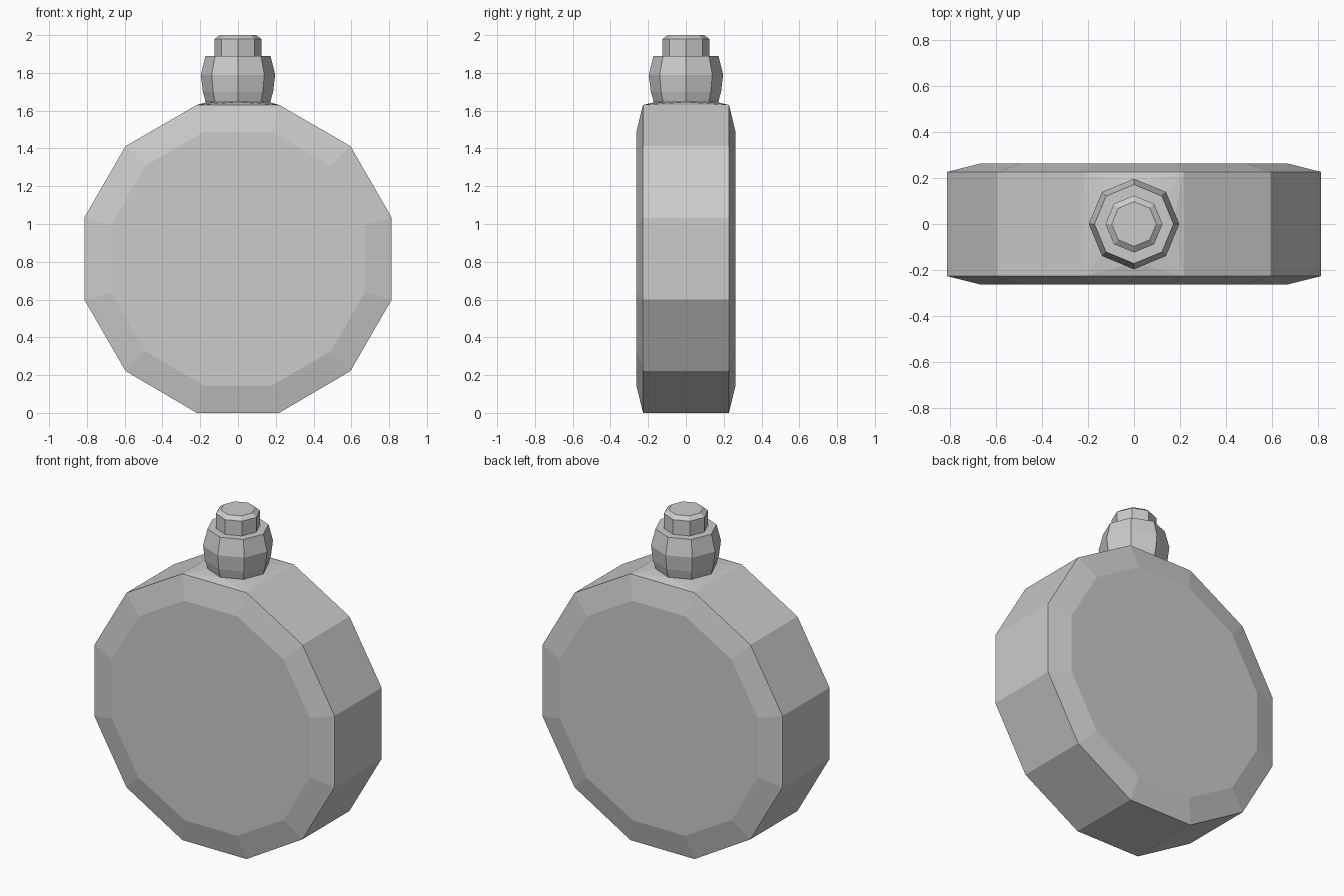
import bpy, bmesh, math

if "Cube" in bpy.data.objects:
    bpy.data.objects.remove(bpy.data.objects["Cube"])


def finish(bm, name):
    bmesh.ops.recalc_face_normals(bm, faces=bm.faces)
    mesh = bpy.data.meshes.new(name)
    bm.to_mesh(mesh)
    bm.free()
    obj = bpy.data.objects.new(name, mesh)
    bpy.context.collection.objects.link(obj)
    return obj


def polygon(sides, radius, phase=0.0):
    return [(radius * math.cos(math.tau * i / sides + phase),
             radius * math.sin(math.tau * i / sides + phase)) for i in range(sides)]


def lathe(name, profile, sides):
    """Flat-faced turned part from (radius, z) points, closed at both ends."""
    bm = bmesh.new()
    rings = [[bm.verts.new((x, y, z)) for x, y in polygon(sides, r)] for r, z in profile]
    for a, b in zip(rings, rings[1:]):
        for i in range(sides):
            j = (i + 1) % sides
            bm.faces.new((a[i], a[j], b[j], b[i]))
    bm.faces.new(rings[0][::-1])
    bm.faces.new(rings[-1])
    return finish(bm, name)


# Flask body: twelve-sided drum with bevelled faces and a low shoulder under the neck
CENTER_Z = 0.817
bm = bmesh.new()
for radius, y in ((0.695, -0.2625), (0.842, -0.2275), (0.842, 0.2275), (0.695, 0.2625)):
    for x, z in polygon(12, radius, math.pi / 12):
        bm.verts.new((x, y, z + CENTER_Z))
for x, y in polygon(8, 0.168):
    bm.verts.new((x, y, 1.645))
bmesh.ops.convex_hull(bm, input=bm.verts[:])
bmesh.ops.dissolve_limit(bm, angle_limit=math.radians(0.5),
                         verts=bm.verts[:], edges=bm.edges[:])
low = min(v.co.z for v in bm.verts)
for v in bm.verts:
    v.co.z -= low * (v.co.z < 0.01)
finish(bm, "flask_body")

# Bulging neck collar
lathe("neck_collar", [(0.168, 1.64), (0.172, 1.65), (0.186, 1.70),
                      (0.197, 1.79), (0.172, 1.89)], 8)

# Stopper with a chamfered top
lathe("stopper", [(0.124, 1.87), (0.124, 1.98), (0.097, 2.0)], 8)
